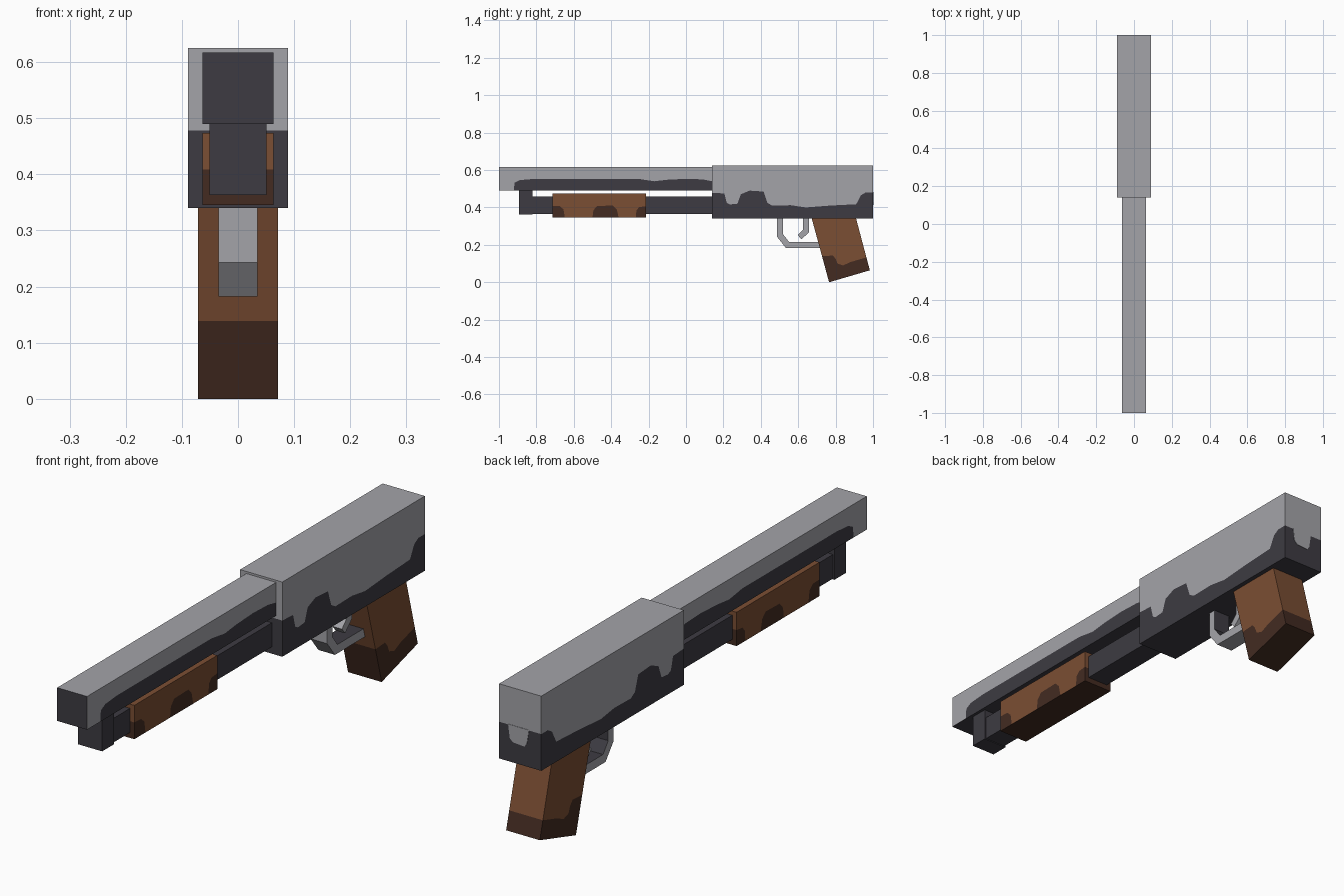
import bpy, bmesh

if "Cube" in bpy.data.objects:
    bpy.data.objects.remove(bpy.data.objects["Cube"])


def material(name, rgb):
    """Flat material from an 8-bit sRGB colour."""
    lin = [((c / 255 + 0.055) / 1.055) ** 2.4 for c in rgb] + [1.0]
    m = bpy.data.materials.new(name)
    m.use_nodes = True
    m.diffuse_color = lin
    bsdf = next(n for n in m.node_tree.nodes if n.type == "BSDF_PRINCIPLED")
    bsdf.inputs["Base Color"].default_value = lin
    bsdf.inputs["Roughness"].default_value = 0.8
    return m


STEEL = material("worn steel", (164, 164, 169))
DARK = material("dark steel", (61, 59, 66))
WOOD = material("brown wood", (123, 78, 51))
DARK_WOOD = material("dark wood", (67, 43, 33))


def extrude(name, regions, half_width, mats, rule=None):
    """Extrude side outlines (y, z) across x. Each region takes its own material;
    edges shared by two regions get no wall, so the regions form one closed body."""
    bm = bmesh.new()
    edges = [(r[i - 1], r[i]) for r in regions for i in range(len(r))]
    verts = {}
    for r in regions:
        for p in r:
            if p not in verts:
                verts[p] = [bm.verts.new((s * half_width, *p)) for s in (-1, 1)]
    for index, r in enumerate(regions):
        for side in (0, 1):
            bm.faces.new([verts[p][side] for p in r]).material_index = index
        for i in range(len(r)):
            a, b = r[i - 1], r[i]
            if (b, a) not in edges:
                f = bm.faces.new((verts[a][0], verts[b][0], verts[b][1], verts[a][1]))
                f.material_index = index
    bmesh.ops.recalc_face_normals(bm, faces=bm.faces)
    if rule:
        for f in bm.faces:
            f.material_index = rule(f)
    mesh = bpy.data.meshes.new(name)
    bm.to_mesh(mesh)
    bm.free()
    for m in mats:
        mesh.materials.append(m)
    obj = bpy.data.objects.new(name, mesh)
    bpy.context.collection.objects.link(obj)
    return obj


def banded(name, bottom, top, line, half_width, mats, rule=None):
    """Body split by a wavy line: upper colour first, lower colour second."""
    upper = list(line) + top[::-1]
    lower = bottom + line[::-1]
    return extrude(name, [upper, lower], half_width, mats, rule)


def box(name, y0, y1, z0, z1, half_width, mat):
    return extrude(name, [[(y0, z0), (y1, z0), (y1, z1), (y0, z1)]], half_width, [mat])


# Receiver with dripping edge between the two steels
banded("receiver", [(0.14, 0.34), (1.0, 0.34)], [(0.14, 0.625), (1.0, 0.625)],
       [(0.14, 0.478), (0.205, 0.475), (0.218, 0.425), (0.235, 0.416), (0.275, 0.42),
        (0.293, 0.47), (0.34, 0.49), (0.415, 0.485), (0.435, 0.425), (0.46, 0.41),
        (0.56, 0.412), (0.64, 0.40), (0.77, 0.41), (0.91, 0.417), (0.935, 0.465),
        (0.96, 0.48), (1.0, 0.48)],
       0.089, [STEEL, DARK])

# Drip on the back of the receiver
drip = bpy.data.meshes.new("receiver_back_drip")
bm = bmesh.new()
outline = [(0.05, 0.482), (0.043, 0.43), (0.03, 0.418), (-0.02, 0.414),
           (-0.03, 0.43), (-0.038, 0.482)]
face = bm.faces.new([bm.verts.new((x, 1.0, z)) for x, z in outline])
wall = bmesh.ops.extrude_face_region(bm, geom=[face])["geom"]
for v in wall:
    if isinstance(v, bmesh.types.BMVert):
        v.co.y += 0.0015
bmesh.ops.recalc_face_normals(bm, faces=bm.faces)
bm.to_mesh(drip)
bm.free()
drip.materials.append(STEEL)
bpy.context.collection.objects.link(bpy.data.objects.new("receiver_back_drip", drip))


# Barrel: dark muzzle and underside
def barrel_rule(f):
    return 1 if f.normal.y < -0.9 or f.normal.z < -0.9 else f.material_index


banded("barrel", [(-1.0, 0.49), (0.14, 0.49)], [(-1.0, 0.617), (0.14, 0.617)],
       [(-1.0, 0.4905), (-0.92, 0.4905), (-0.917, 0.532), (-0.89, 0.546), (-0.82, 0.552),
        (-0.55, 0.552), (-0.25, 0.552), (-0.17, 0.54), (-0.10, 0.548), (0.0, 0.553),
        (0.09, 0.55), (0.14, 0.54)],
       0.063, [STEEL, DARK], barrel_rule)

# Magazine tube and its end block
box("magazine_tube", -0.83, 0.14, 0.366, 0.458, 0.045, DARK)
box("magazine_end_block", -0.892, -0.822, 0.363, 0.49, 0.051, DARK)

# Sliding fore grip with dark patches along the lower edge
banded("fore_grip", [(-0.715, 0.345), (-0.215, 0.345)], [(-0.715, 0.474), (-0.215, 0.474)],
       [(-0.715, 0.409), (-0.675, 0.407), (-0.655, 0.39), (-0.648, 0.3455),
        (-0.5, 0.3455), (-0.495, 0.385), (-0.475, 0.408), (-0.39, 0.41), (-0.37, 0.39),
        (-0.36, 0.3455), (-0.268, 0.3455), (-0.265, 0.385), (-0.25, 0.402), (-0.215, 0.406)],
       0.063, [WOOD, DARK_WOOD])

# Raked pistol grip
banded("grip", [(0.765, 0.0), (0.983, 0.064)], [(0.672, 0.342), (0.909, 0.342)],
       [(0.7275, 0.139), (0.785, 0.143), (0.80, 0.125), (0.81, 0.10), (0.84, 0.09),
        (0.88, 0.108), (0.9645, 0.133)],
       0.071, [WOOD, DARK_WOOD])


# Trigger guard: bent strip with dark inner faces
def guard_rule(f):
    c = f.calc_center_median()
    inward = f.normal.y * (0.62 - c.y) + f.normal.z * (0.3 - c.z) > 0
    return 1 if inward and abs(f.normal.x) < 0.5 else 0


extrude("trigger_guard",
        [[(0.487, 0.341), (0.487, 0.243), (0.535, 0.182), (0.73, 0.182),
          (0.73, 0.216), (0.55, 0.216), (0.519, 0.257), (0.519, 0.341)]],
        0.035, [STEEL, DARK], guard_rule)

# Trigger
extrude("trigger",
        [[(0.626, 0.341), (0.626, 0.28), (0.598, 0.252), (0.617, 0.229),
          (0.658, 0.268), (0.658, 0.341)]],
        0.02, [STEEL])
